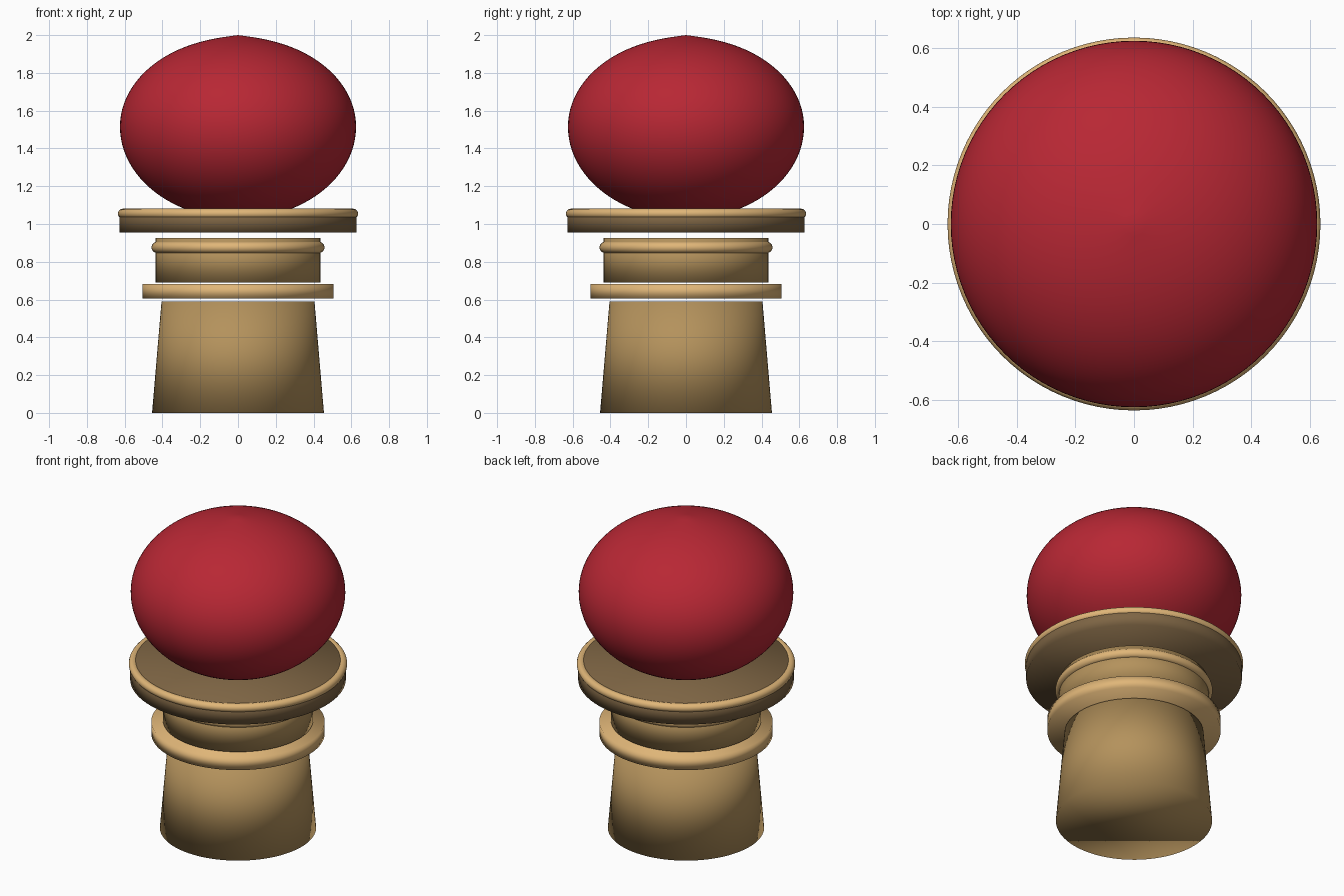
import bpy
import bmesh
import math

if "Cube" in bpy.data.objects:
    bpy.data.objects.remove(bpy.data.objects["Cube"])

SEGMENTS = 96


def make_material(name, rgb):
    """Flat colour given as 0-255 sRGB, stored as linear."""
    mat = bpy.data.materials.new(name)
    lin = [((c / 255 + 0.055) / 1.055) ** 2.4 for c in rgb]
    mat.diffuse_color = (*lin, 1.0)
    mat.use_nodes = True
    mat.node_tree.nodes["Principled BSDF"].inputs["Base Color"].default_value = mat.diffuse_color
    return mat


def lathe(name, profile, mat, closed=False):
    """Revolve (radius, height) points around z; open profiles get capped ends."""
    bm = bmesh.new()
    rings = []
    for r, z in profile:
        if r < 1e-5:
            rings.append([bm.verts.new((0, 0, z))] * SEGMENTS)
        else:
            rings.append([bm.verts.new((r * math.cos(2 * math.pi * i / SEGMENTS),
                                        r * math.sin(2 * math.pi * i / SEGMENTS), z))
                          for i in range(SEGMENTS)])
    pairs = list(zip(rings, rings[1:]))
    if closed:
        pairs.append((rings[-1], rings[0]))
    for low, high in pairs:
        for i in range(SEGMENTS):
            j = (i + 1) % SEGMENTS
            corners = list(dict.fromkeys((low[i], low[j], high[j], high[i])))
            bm.faces.new(corners)
    if not closed:
        for ring in (rings[0], rings[-1]):
            if len(set(ring)) > 1:
                bm.faces.new(ring)
    bmesh.ops.recalc_face_normals(bm, faces=bm.faces)
    for face in bm.faces:
        face.smooth = True
    mesh = bpy.data.meshes.new(name)
    bm.to_mesh(mesh)
    bm.free()
    mesh.materials.append(mat)
    obj = bpy.data.objects.new(name, mesh)
    bpy.context.collection.objects.link(obj)
    return obj


def bead(name, major, minor, z, mat, steps=20):
    """Round ring lying flat around the z axis."""
    angles = [2 * math.pi * k / steps for k in range(steps)]
    return lathe(name, [(major + minor * math.cos(a), z + minor * math.sin(a))
                        for a in angles], mat, closed=True)


red = make_material("deep red", (184, 39, 52))
tan = make_material("tan", (180, 146, 92))
light_tan = make_material("light tan", (224, 182, 120))
brown = make_material("brown", (126, 101, 68))

# Tapered foot and the collar floating just above it
lathe("foot", [(0.455, 0.0), (0.405, 0.59)], tan)
lathe("collar", [(0.505, 0.605), (0.505, 0.683)], light_tan)

# Neck with its round bead
lathe("neck", [(0.437, 0.69), (0.437, 0.926)], tan)
bead("neck_bead", 0.428, 0.03, 0.876, light_tan)

# Wide plate with a rounded rim
lathe("plate", [(0.628, 0.955), (0.628, 1.04), (0.603, 1.077)], brown)
bead("plate_rim", 0.61, 0.026, 1.055, light_tan)

# Egg-like head: flattened ball with a faint point on top
head = []
STEPS = 48
for k in range(STEPS + 1):
    a = -math.pi / 2 + math.pi * k / STEPS
    r = 0.625 * math.cos(a)
    if a < 0:
        z = 1.515 + 0.487 * math.sin(a)
    else:
        z = 1.515 + 0.472 * math.sin(a) + 0.013 * math.exp(-r / 0.1)
    head.append((r, z))
lathe("head", head, red)
